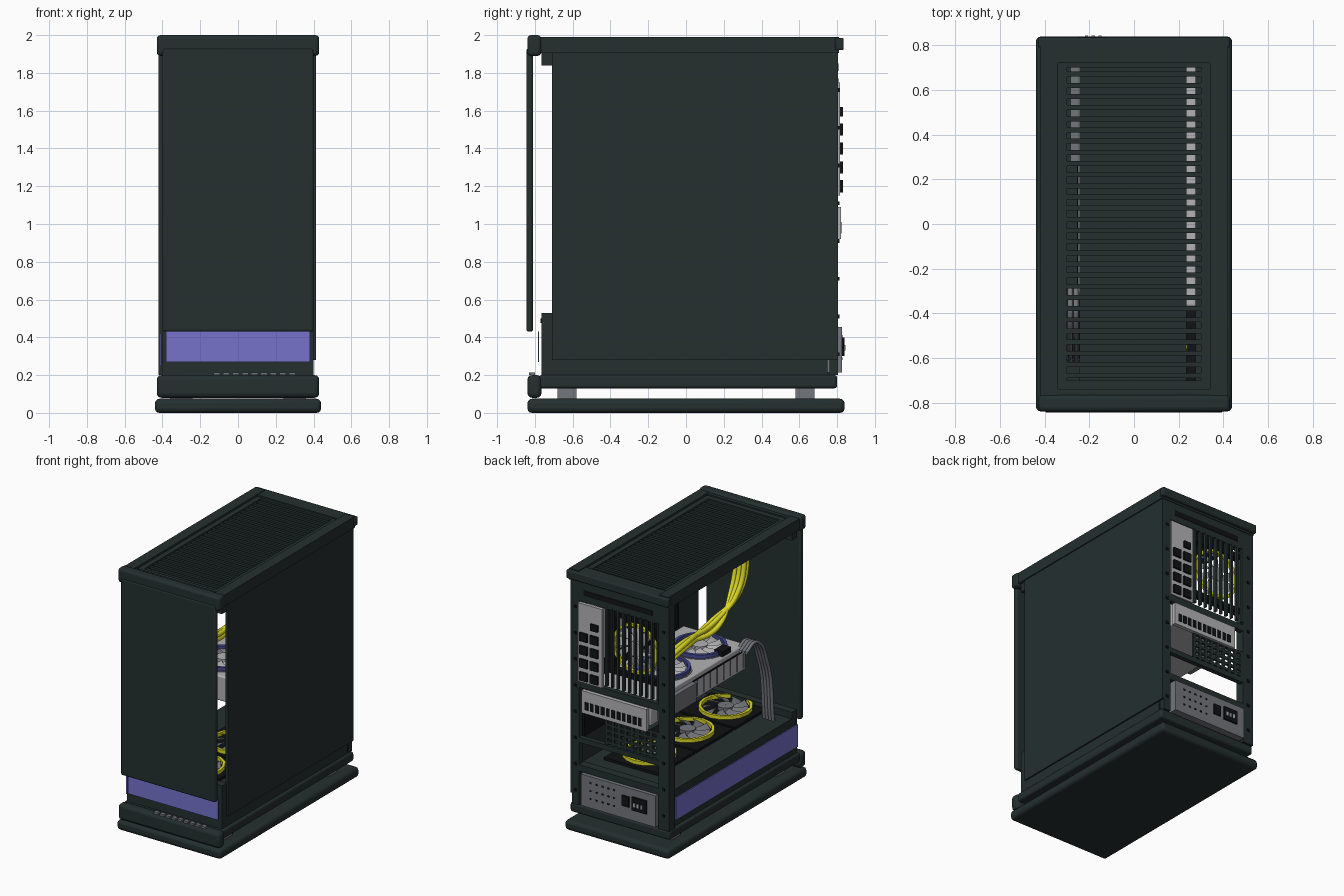
import bpy, bmesh, math
from mathutils import Matrix, Vector

if "Cube" in bpy.data.objects:
    bpy.data.objects.remove(bpy.data.objects["Cube"])


def material(name, r, g, b):
    m = bpy.data.materials.new(name)
    m.use_nodes = True
    m.diffuse_color = (r, g, b, 1)
    m.node_tree.nodes["Principled BSDF"].inputs["Base Color"].default_value = (r, g, b, 1)
    return m


DARK = material("dark_green_metal", .018, .028, .028)
BLACK = material("black_plastic", .005, .006, .007)
PURPLE = material("purple_panel", .18, .17, .6)
LIGHT = material("light_grey_metal", .45, .45, .47)
GREY = material("mid_grey_metal", .17, .18, .2)
YELLOW = material("yellow_trim", .72, .7, .02)
BLUE = material("blue_trim", .06, .07, .3)


def finish(name, bm, mat, matrix=Matrix()):
    bmesh.ops.recalc_face_normals(bm, faces=bm.faces)
    me = bpy.data.meshes.new(name)
    bm.to_mesh(me)
    bm.free()
    me.materials.append(mat)
    ob = bpy.data.objects.new(name, me)
    ob.matrix_world = matrix
    bpy.context.scene.collection.objects.link(ob)
    return ob


def add_box(bm, x, y, z):
    size = Matrix.Diagonal((x[1] - x[0], y[1] - y[0], z[1] - z[0], 1))
    mid = Vector((sum(x) / 2, sum(y) / 2, sum(z) / 2))
    bmesh.ops.create_cube(bm, size=1, matrix=Matrix.Translation(mid) @ size)


def box(name, x, y, z, mat=DARK, bevel=0):
    return boxes(name, [(x, y, z)], mat, bevel)


def boxes(name, parts, mat=DARK, bevel=0):
    bm = bmesh.new()
    for p in parts:
        add_box(bm, *p)
    ob = finish(name, bm, mat)
    if bevel:
        mod = ob.modifiers.new("soft_edges", "BEVEL")
        mod.width, mod.segments = bevel, 3
        bpy.context.view_layer.objects.active = ob
        ob.select_set(True)
        bpy.ops.object.shade_smooth_by_angle(angle=math.radians(40))
        ob.select_set(False)
    return ob


def ring(name, r0, r1, z0, z1, mat, matrix, steps=24):
    bm = bmesh.new()
    pts = [bm.verts.new((r, 0, z)) for r, z in ((r0, z0), (r1, z0), (r1, z1), (r0, z1))]
    edges = [bm.edges.new((pts[i], pts[(i + 1) % 4])) for i in range(4)]
    bmesh.ops.spin(bm, geom=pts + edges, axis=(0, 0, 1), cent=(0, 0, 0),
                   angle=math.tau, steps=steps, use_merge=True)
    bmesh.ops.remove_doubles(bm, verts=bm.verts, dist=.0005)
    return finish(name, bm, mat, matrix)


def fan(name, matrix, r, trim, blade_mat, blades=9, steps=24):
    # Trim ring, hub, and swept blades; the fan axis is local z
    ring(name + "_trim_ring", r * .89, r, -.015, .012, trim, matrix, steps)
    ring(name + "_hub", .001, r * .3, -.015, .012, blade_mat, matrix)
    bm = bmesh.new()
    for i in range(blades):
        a = math.tau * i / blades
        low, high = [], []
        for k in range(4):
            rad = r * (.28 + .19 * k)
            for row, off, z in ((low, 0, -.012), (high, .5, .008)):
                t = a + off + .13 * k
                row.append(bm.verts.new((rad * math.cos(t), rad * math.sin(t), z)))
        for k in range(3):
            bm.faces.new((low[k], low[k + 1], high[k + 1], high[k]))
    finish(name + "_blades", bm, blade_mat, matrix)


def cable(name, points, radius, mat):
    cu = bpy.data.curves.new(name, "CURVE")
    cu.dimensions = "3D"
    cu.bevel_depth, cu.bevel_resolution, cu.resolution_u = radius, 2, 10
    s = cu.splines.new("BEZIER")
    s.bezier_points.add(len(points) - 1)
    for bp, p in zip(s.bezier_points, points):
        bp.co = p
        bp.handle_left_type = bp.handle_right_type = "AUTO"
    cu.materials.append(mat)
    ob = bpy.data.objects.new(name, cu)
    bpy.context.scene.collection.objects.link(ob)


# Base, feet and lower frame
box("base_plinth", (-.44, .44), (-.84, .84), (0, .075), DARK, .025)
boxes("feet", [((s * .3 - .06, s * .3 + .06), (t * .63 - .05, t * .63 + .05), (.07, .14))
               for s in (-1, 1) for t in (-1, 1)], GREY)
box("lower_frame", (-.42, .42), (-.78, .8), (.13, .2), DARK, .015)
box("lower_front_bezel", (-.43, .43), (-.84, -.765), (.08, .2), DARK, .025)
boxes("front_port_strip", [((-.13 + i * .05, -.095 + i * .05), (-.83, -.8), (.2, .215))
                           for i in range(9)], GREY)

# Front panel and purple accents
box("front_panel", (-.4, .4), (-.845, -.81), (.43, 1.93), DARK, .012)
box("front_accent", (-.38, .38), (-.783, -.777), (.27, .43), PURPLE)
box("side_accent", (-.412, -.405), (-.76, .71), (.25, .42), PURPLE)

# Closed side and lower compartment
box("closed_side_panel", (.39, .412), (-.71, .805), (.28, 1.905), DARK)
box("side_skirt", (.38, .4), (-.71, .75), (.19, .29), DARK)
box("lower_compartment", (-.4, .385), (-.76, .74), (.2, .48), DARK)
boxes("front_corner_beams", [((-.4, .4), (-.765, -.705), (.2, .53)),
                             ((-.4, .4), (-.765, -.705), (1.84, 1.91))], DARK)

# Top frame with vent slats
boxes("top_frame", [((-.42, -.34), (-.77, .81), (1.905, 1.99)),
                    ((.34, .42), (-.77, .81), (1.905, 1.99)),
                    ((-.34, .34), (-.77, -.74), (1.905, 1.985)),
                    ((-.34, .34), (.72, .81), (1.905, 1.985))], DARK)
boxes("vent_border", [((-.345, -.3), (-.74, .72), (1.91, 1.975)),
                      ((.3, .345), (-.74, .72), (1.91, 1.975)),
                      ((-.3, .3), (-.74, -.7), (1.91, 1.975)),
                      ((-.3, .3), (.7, .72), (1.91, 1.975))], DARK)
boxes("vent_slats", [((-.31, .31), (-.69 + i * .05, -.668 + i * .05), (1.94, 1.97))
                     for i in range(28)], DARK)
box("top_front_bezel", (-.43, .43), (-.84, -.765), (1.89, 2), DARK, .02)
box("top_rear_lip", (-.43, .43), (.79, .835), (1.92, 1.985), DARK, .01)
box("top_radiator", (-.245, .235), (-.71, .72), (1.875, 1.915), DARK)
box("radiator_rail", (.275, .34), (-.71, .72), (1.885, 1.915), DARK)

# Rear frame
boxes("rear_frame", [((-.42, -.33), (.73, .805), (.2, 1.91)),
                     ((.34, .4), (.76, .805), (.2, 1.91)),
                     ((-.34, .35), (.76, .805), (1.76, 1.91)),
                     ((-.34, .35), (.77, .805), (1.1, 1.15)),
                     ((-.34, .35), (.77, .805), (.68, .72)),
                     ((-.34, .35), (.74, .805), (.46, .51))], DARK)
box("rear_top_slot", (-.28, .3), (.803, .808), (1.81, 1.85), BLACK)
bm = bmesh.new()
for i in range(8):
    for x in (-.375, .37):
        add_box(bm, (x - .01, x + .01), (.8, .812), (.3 + i * .2, .32 + i * .2))
finish("frame_screws", bm, BLACK)

# Rear connector plate
box("connector_plate", (.14, .34), (.79, .815), (1.15, 1.75), LIGHT)
boxes("connector_ports", [((x - .033, x + .033), (.81, .83), (z - .032, z + .032))
                          for x in (.2, .29) for z in (1.2, 1.3, 1.4, 1.5)] +
      [((.17, .23), (.81, .83), (1.57, 1.62))], BLACK)

# Rear exhaust fan behind a barred grille
boxes("rear_grille", [((-.33 + i * .048, -.315 + i * .048), (.785, .808), (1.17, 1.77))
                      for i in range(10)], DARK)
boxes("rear_fan_frame", [((-.33, .12), (.72, .77), (1.7, 1.74)),
                         ((-.33, .12), (.72, .77), (1.26, 1.3)),
                         ((.08, .12), (.72, .77), (1.26, 1.74))], BLACK)
turn = Matrix.Rotation(math.radians(-90), 4, "X")
fan("rear_fan", Matrix.Translation((-.11, .765, 1.5)) @ turn, .19, YELLOW, LIGHT)

# Expansion bracket, perforated plate and power unit
box("expansion_bracket", (-.24, .31), (.79, .82), (.92, 1.09), LIGHT)
boxes("bracket_slots", [((-.2 + i * .045, -.17 + i * .045), (.815, .824), (.95, 1.01))
                        for i in range(11)], BLACK)
boxes("perforated_plate", [((-.33, .12), (.785, .8), (.73 + i * .045, .75 + i * .045))
                           for i in range(5)] +
      [((-.33 + i * .054, -.308 + i * .054), (.785, .8), (.72, .93)) for i in range(9)], DARK)
box("power_unit", (-.32, .31), (.7, .825), (.215, .455), GREY)
boxes("power_socket_and_switch", [((-.25, -.13), (.82, .84), (.3, .4)),
                                  ((-.1, -.04), (.82, .835), (.31, .39))], BLACK)
boxes("socket_pins", [((-.22 + i * .03, -.205 + i * .03), (.838, .844), (.33, .36))
                      for i in range(3)], LIGHT)
boxes("power_unit_vents", [((.02 + i * .05, .035 + i * .05), (.82, .828), (z, z + .012))
                           for i in range(5) for z in (.28, .34, .4)], BLACK)

# Lower intake fans
for i, y in enumerate((-.55, -.09, .37)):
    name = "intake_fan_" + str(i + 1)
    box(name + "_frame", (-.18, .28), (y - .22, y + .22), (.475, .5), BLACK)
    fan(name, Matrix.Translation((.05, y, .515)), .19, YELLOW, GREY, 9, 16)

# Graphics card with top fans and ribbed side
box("graphics_card", (-.25, .28), (-.37, .78), (.95, 1.14), LIGHT, .01)
box("graphics_card_rear_step", (-.285, -.24), (.28, .7), (.96, 1.1), GREY)
boxes("card_side_ribs", [((-.255, -.245), (-.34 + i * .08, -.333 + i * .08), (.97, 1.09))
                         for i in range(8)], GREY)
box("card_side_line", (-.256, -.245), (-.36, .28), (1.095, 1.105), BLACK)
for i, y in enumerate((-.14, .3)):
    ring("card_fan_well_" + str(i), .001, .2, 1.139, 1.143, GREY, Matrix.Translation((-.02, y, 0)))
    fan("card_fan_" + str(i), Matrix.Translation((-.02, y, 1.158)), .19, BLUE, LIGHT, 11)
box("card_plug", (-.24, -.17), (-.2, -.1), (1.14, 1.18), BLACK)

# Main board on the closed side
box("main_board", (.34, .385), (-.4, .74), (.7, 1.8), BLACK)
box("board_heatsink", (.28, .35), (.35, .7), (1.25, 1.7), LIGHT, .01)

# Cable bundles
for i in range(5):
    dx, dz = (i % 3 - 1) * .028, (i // 3) * .03
    cable("yellow_cable_" + str(i + 1),
          [(-.1 + dx, .45, 1.25 + dz), (-.1 + dx, .2, 1.29 + dz), (-.1 - dx, -.2, 1.3 + dz),
           (-.1 + dx, -.44 - dz, 1.47), (-.1 + dx, -.54 - dz, 1.88)], .018, YELLOW)
for i in range(4):
    x = -.31 + i * .025
    cable("grey_cable_" + str(i + 1),
          [(x, -.28, 1.12), (x, -.4, 1.16), (x, -.54, .95), (x, -.61, .47)], .012, GREY)
